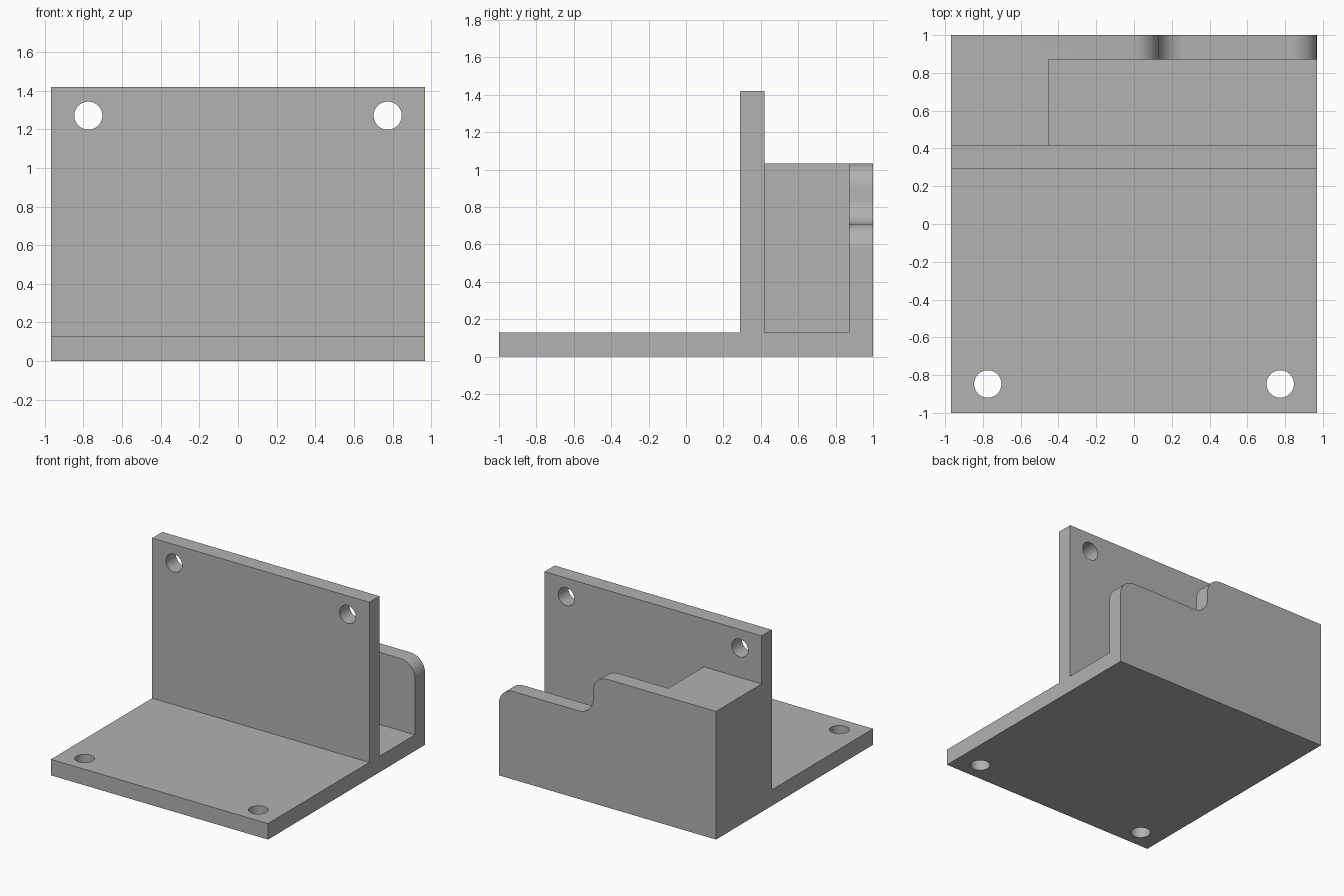
import bpy, bmesh
from math import pi, sin, cos, radians
from mathutils import Matrix, Vector

cube = bpy.data.objects.get("Cube")
if cube:
    bpy.data.objects.remove(cube, do_unlink=True)

U = 2 / 31                     # design unit
W, T = 15 * U, 2 * U           # half width, plate thickness
R = T                          # fillet radius

grey = bpy.data.materials.new("plain grey")
grey.use_nodes = True
colour = (0.445, 0.445, 0.445, 1)
grey.diffuse_color = colour
grey.node_tree.nodes["Principled BSDF"].inputs["Base Color"].default_value = colour


def make_object(name, bm):
    bmesh.ops.recalc_face_normals(bm, faces=bm.faces)
    mesh = bpy.data.meshes.new(name)
    bm.to_mesh(mesh)
    bm.free()
    mesh.materials.append(grey)
    obj = bpy.data.objects.new(name, mesh)
    bpy.context.collection.objects.link(obj)
    return obj


def prism(name, points, offset):
    """Extrude a closed outline along an offset."""
    bm = bmesh.new()
    face = bm.faces.new([bm.verts.new(p) for p in points])
    ext = bmesh.ops.extrude_face_region(bm, geom=[face])["geom"]
    moved = [v for v in ext if isinstance(v, bmesh.types.BMVert)]
    bmesh.ops.translate(bm, vec=offset, verts=moved)
    return make_object(name, bm)


def cylinder(name, centre, rotation):
    bm = bmesh.new()
    bmesh.ops.create_cone(bm, cap_ends=True, segments=48, radius1=0.0725,
                          radius2=0.0725, depth=4 * T,
                          matrix=Matrix.Translation(centre) @ rotation)
    return make_object(name, bm)


def arc(cx, cz, start, end, steps=12):
    angles = [radians(start + (end - start) * i / steps) for i in range(steps + 1)]
    return [(cx + R * cos(a), cz + R * sin(a)) for a in angles]


def combine(target, other, operation):
    mod = target.modifiers.new(operation.lower(), "BOOLEAN")
    mod.operation, mod.solver, mod.object = operation, "EXACT", other
    bpy.context.view_layer.objects.active = target
    bpy.ops.object.modifier_apply(modifier=mod.name)
    bpy.data.objects.remove(other, do_unlink=True)


# Base plate with upright wall, as one side profile
wall_y, wall_back, wall_top, shelf = 0.29, 0.29 + T, 22 * U, 16 * U
side = [(-1, 0), (1, 0), (1, T), (wall_back, T), (wall_back, wall_top),
        (wall_y, wall_top), (wall_y, T), (-1, T)]
bracket = prism("angle_bracket", [(-W, y, z) for y, z in side], (2 * W, 0, 0))

# Solid block behind the wall
block = prism("end_block", [(-W, y, z) for y, z in
              [(wall_y, 0), (1, 0), (1, shelf), (wall_y, shelf)]], (8 * U, 0, 0))

# Back plate with rounded step and corner
low, step_x = 11 * U, 2 * U
outline = ([(-W, 0), (W, 0)]
           + arc(W - R, low - R, 0, 90)
           + arc(step_x + R, low + R, 270, 180)
           + arc(step_x - R, shelf - R, 0, 90)
           + [(-W, shelf)])
back_plate = prism("back_plate", [(x, 1, z) for x, z in outline], (0, -T, 0))

for part in (block, back_plate):
    combine(bracket, part, "UNION")

# Mounting holes in the base and the wall
for sx in (-1, 1):
    x = sx * 12 * U
    combine(bracket, cylinder("base_hole", Vector((x, -0.847, T / 2)), Matrix()), "DIFFERENCE")
    combine(bracket, cylinder("wall_hole", Vector((x, wall_y + T / 2, 1.27)),
                              Matrix.Rotation(pi / 2, 4, "X")), "DIFFERENCE")

# Merge coplanar faces and shade the rounds smooth
bm = bmesh.new()
bm.from_mesh(bracket.data)
bmesh.ops.remove_doubles(bm, verts=bm.verts, dist=1e-4)
bmesh.ops.dissolve_limit(bm, angle_limit=radians(1), verts=bm.verts, edges=bm.edges)
bm.to_mesh(bracket.data)
bm.free()
bpy.ops.object.select_all(action="DESELECT")
bracket.select_set(True)
bpy.context.view_layer.objects.active = bracket
bpy.ops.object.shade_smooth_by_angle(angle=radians(30))
